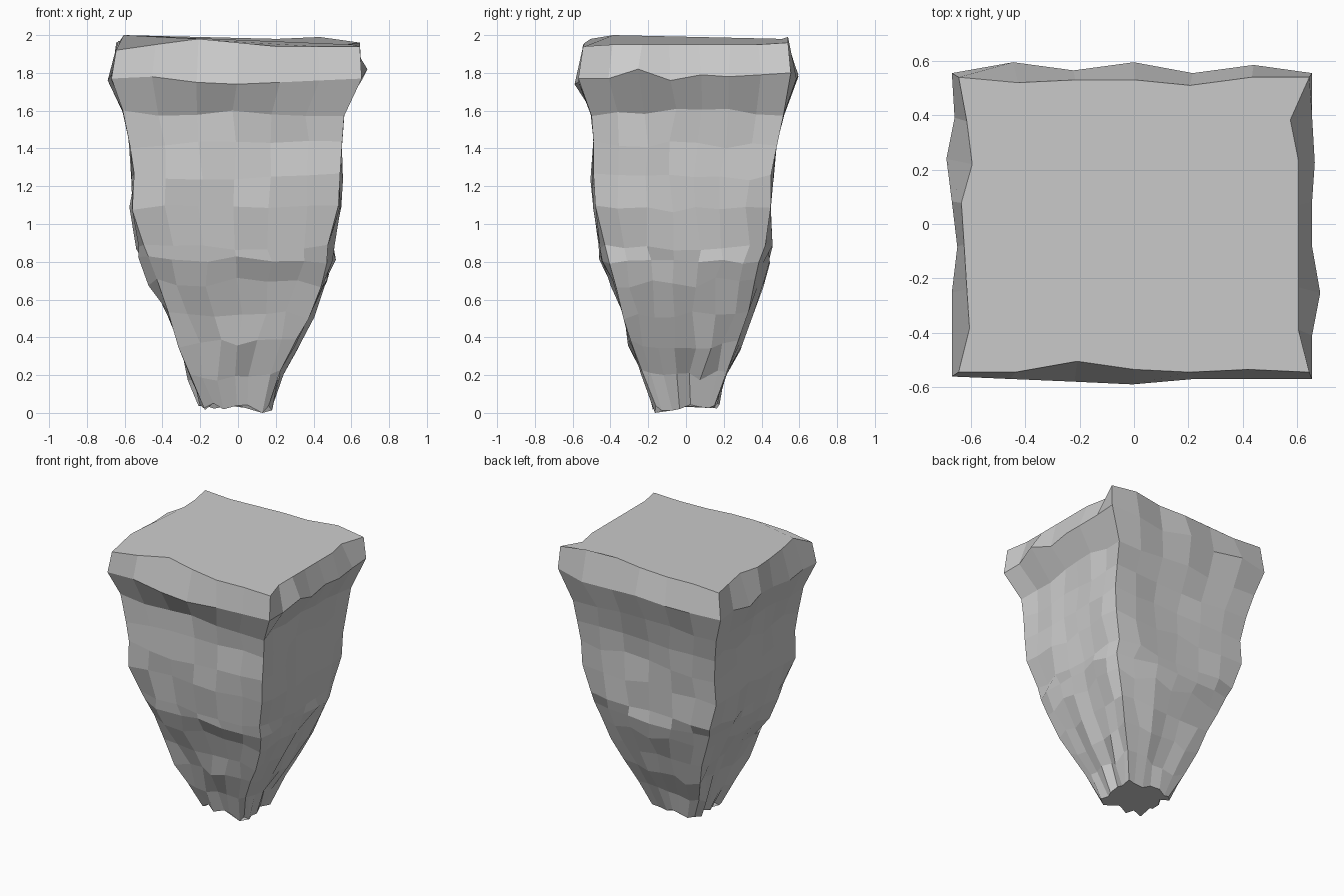
import bpy
import bmesh
import random

random.seed(7)
if "Cube" in bpy.data.objects:
    bpy.data.objects.remove(bpy.data.objects["Cube"], do_unlink=True)

FRONT_COLUMNS, SIDE_COLUMNS = 6, 7
CM = 0.01

# Rock outline by height, in hundredths: z, left, right, front, back, corner cut
LEVELS = [
    (3, -20, 19, -18, 17, 2),
    (20, -26, 24, -24, 22, 0.5),
    (36, -32, 32, -30, 29, 0.5),
    (52, -39, 40, -35, 35, 2),
    (69, -47, 48, -41, 41, 4),
    (81, -52, 52, -45, 44, 4.5),
    (88, -53, 51, -46, 46, 3),
    (108, -57, 54, -49, 46, 1),
    (125, -56, 55, -50, 46, 1),
    (142, -57, 55, -49, 48, 0),
    (159, -61, 56, -50, 52, 0),
]
RIM = (177, -67, 65.5, -57, 55.5, 0)
LIP = (195, -64.5, 64.5, -54.5, 54, 0)

# Unevenness of the ledge, listed as front, right, back, left
RIM_OUT = [-3, 0, 1, 2, 0, 0,  0, 0, 3, 0, 0, 1, 0,
           0, 3, 0, 4, 1, 4,  0, -1, 2, 0, -2, 0, 0]
RIM_UP = [0, 1, -2, -3, -2, -1,  0, 0, 5, -1, 2, 1, 2,
          3, 0, -1, 2, -1, 1,  0, 1, -1, 2, 0, -1, 1]
LIP_OUT = [0, 0, -4, -1, 0, -1,  0, -4, -4, -4, -4, -4, -7,
           0, 0, -3, -1, -1, -2,  0, -3, -5, -1, -2, -3, -4]
LIP_UP = [-3, 0, 3, 1, -1, -1,  -1, 0, 0, 0, 0, 0, 0,
          1, 4, 3, 2, 1, 1,  1, 1, 2, 2, 2, 3, 5]


def outline(level):
    """Walk round a rectangle; give each point with its outward normal and corner flag."""
    z, left, right, front, back, cut = level
    corners = [(left, front), (right, front), (right, back), (left, back)]
    inward = [(1, 1), (-1, 1), (-1, -1), (1, -1)]
    normals = [(0, -1), (1, 0), (0, 1), (-1, 0)]
    points = []
    for side in range(4):
        start, end = corners[side], corners[(side + 1) % 4]
        count = SIDE_COLUMNS if side % 2 else FRONT_COLUMNS
        for i in range(count):
            t = i / count
            x = start[0] + (end[0] - start[0]) * t
            y = start[1] + (end[1] - start[1]) * t
            if i == 0:
                x += inward[side][0] * cut
                y += inward[side][1] * cut
            points.append((x, y, z, normals[side], i == 0))
    return points


def add_ring(bm, level, outs, ups, slides):
    ring = []
    for (x, y, z, n, corner), out, up, slide in zip(outline(level), outs, ups, slides):
        if corner:
            slide = 0
            out *= 0.3
        x += n[0] * out - n[1] * slide
        y += n[1] * out + n[0] * slide
        ring.append(bm.verts.new((x * CM, y * CM, (z + up) * CM)))
    return ring


def noise(low, high):
    return [random.uniform(low, high) for _ in RIM_OUT]


# Tapering rock body, rougher towards the foot
bm = bmesh.new()
rings = []
for index, level in enumerate(LEVELS):
    if index == 0:
        # jagged broken foot
        outs, ups, slides = noise(-3, 1), noise(-2, 3), noise(-1, 1)
        ups[FRONT_COLUMNS - 1] = -3
    elif index < 5:
        outs, ups, slides = noise(-3.5, 0.8), noise(-3, 3), noise(-2, 2)
    elif index < 7:
        # broken step between the rough foot and the smoother wall
        outs, ups, slides = noise(-3.5, 1), noise(-2, 2), noise(-1.5, 1.5)
    else:
        outs, ups, slides = noise(-2.3, 0.7), noise(-2, 2), noise(-1.5, 1.5)
    rings.append(add_ring(bm, level, outs, ups, slides))

# Flared ledge and its upper lip
rings.append(add_ring(bm, RIM, RIM_OUT, RIM_UP, noise(-1, 1)))
rings.append(add_ring(bm, LIP, LIP_OUT, LIP_UP, noise(-1, 1)))

# Faceted walls
for lower, upper in zip(rings, rings[1:]):
    total = len(lower)
    for i in range(total):
        j = (i + 1) % total
        bm.faces.new((lower[i], lower[j], upper[j], upper[i]))

# Flat top and foot
bm.faces.new(rings[-1])
bm.faces.new(list(reversed(rings[0])))

mesh = bpy.data.meshes.new("rock_pillar")
bm.to_mesh(mesh)
bm.free()
rock = bpy.data.objects.new("rock_pillar", mesh)
bpy.context.collection.objects.link(rock)

# Plain grey stone
stone = bpy.data.materials.new("grey_stone")
stone.use_nodes = True
colour = (0.6, 0.6, 0.6, 1.0)
stone.diffuse_color = colour
stone.node_tree.nodes["Principled BSDF"].inputs["Base Color"].default_value = colour
mesh.materials.append(stone)
